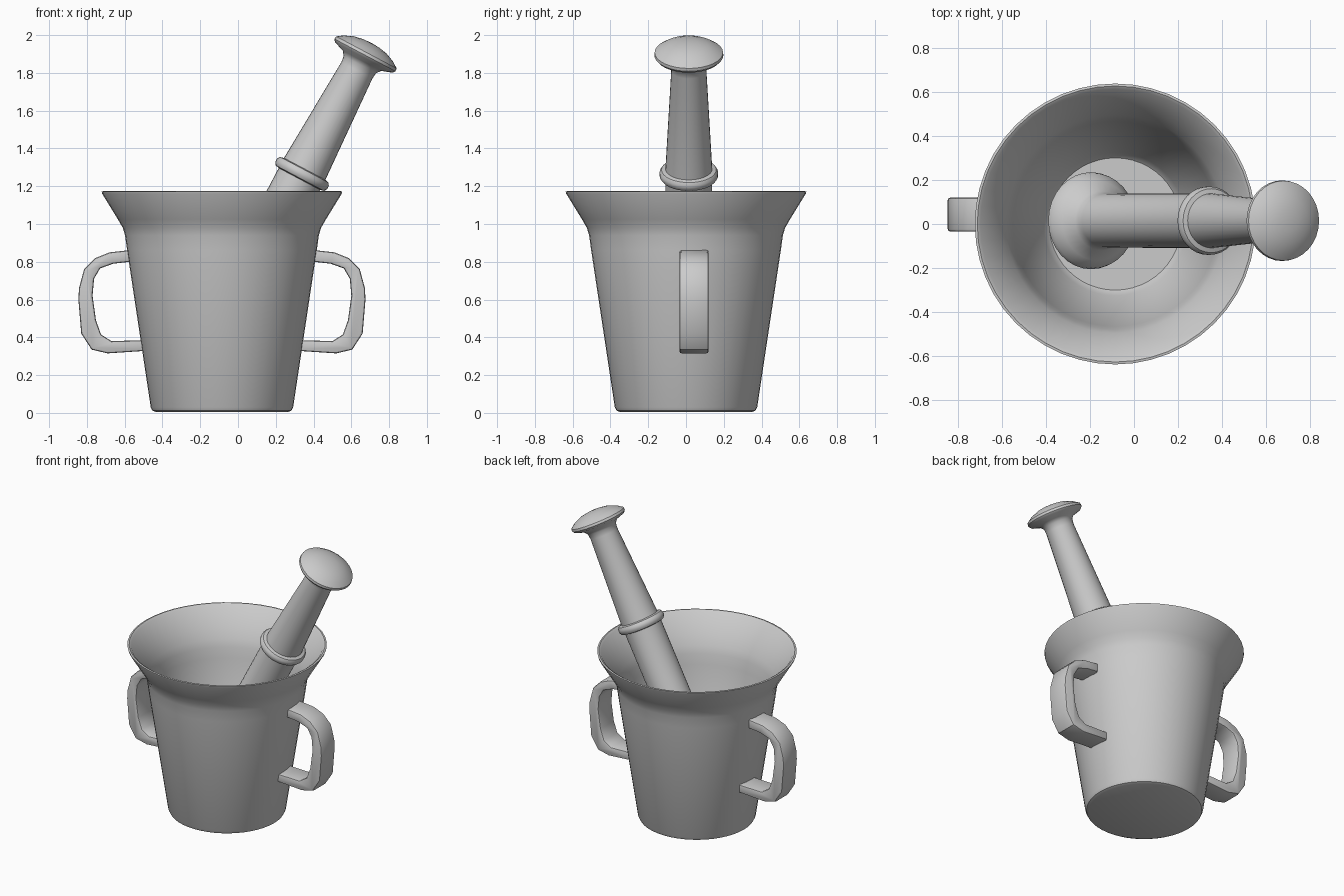
import bpy, bmesh, math
from mathutils import Vector, Matrix

if "Cube" in bpy.data.objects:
    bpy.data.objects.remove(bpy.data.objects["Cube"])

CX = -0.085  # cup axis


def finish(bm, name, angle=35):
    bmesh.ops.recalc_face_normals(bm, faces=bm.faces)
    me = bpy.data.meshes.new(name)
    bm.to_mesh(me)
    bm.free()
    ob = bpy.data.objects.new(name, me)
    bpy.context.collection.objects.link(ob)
    bpy.ops.object.select_all(action='DESELECT')
    ob.select_set(True)
    bpy.context.view_layer.objects.active = ob
    bpy.ops.object.shade_smooth_by_angle(angle=math.radians(angle))
    return ob


def lathe(name, profile, steps=48, matrix=Matrix()):
    bm = bmesh.new()
    vs = [bm.verts.new((r, 0, z)) for r, z in profile]
    es = [bm.edges.new(p) for p in zip(vs, vs[1:])]
    bmesh.ops.spin(bm, geom=vs + es, cent=(0, 0, 0), axis=(0, 0, 1),
                   angle=math.tau, steps=steps, use_duplicate=False)
    bmesh.ops.remove_doubles(bm, verts=bm.verts, dist=1e-4)
    bm.transform(matrix)
    return finish(bm, name)


# Flared cup: outside up, over the lip, down the inside
lathe("mortar_cup", [
    (0, 0.005), (0.35, 0.005), (0.368, 0.012), (0.377, 0.03),
    (0.502, 0.86), (0.513, 0.94), (0.525, 0.98), (0.551, 1.025),
    (0.634, 1.16), (0.637, 1.172), (0.626, 1.174), (0.612, 1.165),
    (0.53, 1.04), (0.495, 0.98), (0.478, 0.93), (0.465, 0.86),
    (0.325, 0.11), (0.30, 0.085), (0, 0.085)],
    matrix=Matrix.Translation((CX, 0, 0)))

# Pestle, measured along its tilted axis from the collar ring
axis = Vector((0.468, 0, 0.884))
place = Matrix.Translation((0.339, 0.015, 1.265)) @ \
    Vector((0, 0, 1)).rotation_difference(axis).to_matrix().to_4x4()
lathe("pestle", [
    (0, -1.225), (0.08, -1.22), (0.15, -1.2), (0.205, -1.165), (0.22, -1.14),
    (0.215, -1.115), (0.18, -1.08), (0.135, -1.04), (0.122, -1.0),
    (0.124, -0.03), (0.145, -0.025), (0.155, -0.01), (0.155, 0.01),
    (0.145, 0.025), (0.124, 0.03), (0.093, 0.62), (0.097, 0.655),
    (0.115, 0.678), (0.172, 0.698), (0.183, 0.712), (0.181, 0.728),
    (0.15, 0.75), (0.10, 0.772), (0.05, 0.782), (0, 0.785)],
    steps=32, matrix=place)

# Two strap handles, mirrored about the cup axis
OUTER = [(0.40, 0.862), (0.51, 0.85), (0.585, 0.82), (0.645, 0.76), (0.672, 0.66),
         (0.675, 0.60), (0.66, 0.42), (0.605, 0.335), (0.52, 0.315), (0.325, 0.328)]
INNER = [(0.325, 0.385), (0.50, 0.38), (0.555, 0.415), (0.582, 0.49), (0.60, 0.62),
         (0.592, 0.71), (0.56, 0.765), (0.49, 0.79), (0.40, 0.80)]


def handle(name, side):
    bm = bmesh.new()
    rings = []
    for y in (-0.035, 0.12):
        rings.append([[bm.verts.new((CX + side * (x - CX), y, z)) for x, z in line]
                      for line in (OUTER, INNER)])
    loops = [o + i for o, i in rings]
    n = len(loops[0])
    caps = [bm.faces.new(l) for l in loops]
    for k in range(n):
        j = (k + 1) % n
        bm.faces.new((loops[0][k], loops[0][j], loops[1][j], loops[1][k]))
    bmesh.ops.recalc_face_normals(bm, faces=bm.faces)
    rim = list({e for f in caps for e in f.edges})
    bmesh.ops.bevel(bm, geom=rim, offset=0.012, segments=2, profile=0.5,
                    affect='EDGES')
    finish(bm, name, 40)


handle("right_handle", 1)
handle("left_handle", -1)
